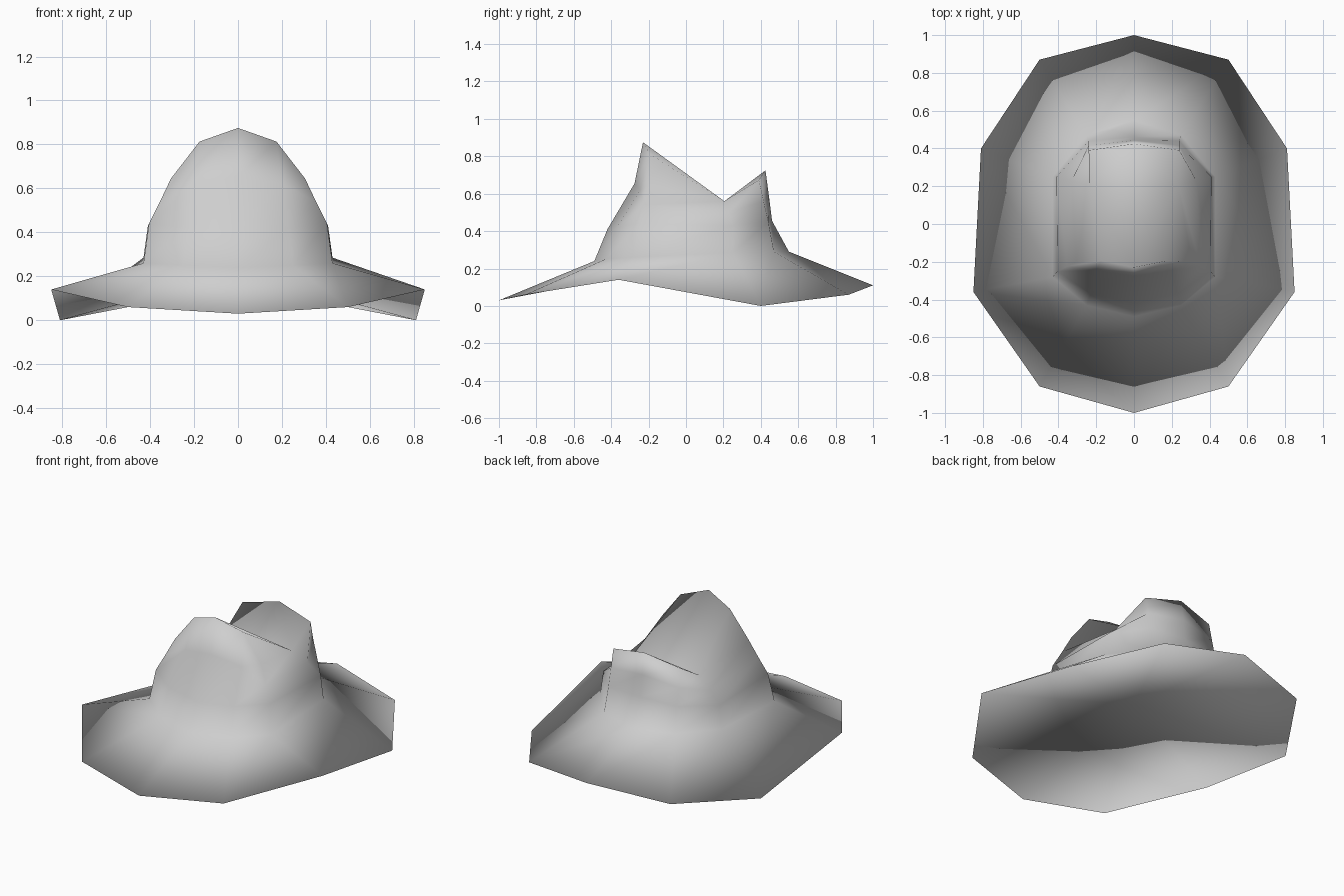
import bpy
import bmesh

cube = bpy.data.objects.get("Cube")
if cube:
    bpy.data.objects.remove(cube, do_unlink=True)

# One plain felt colour
felt = bpy.data.materials.new("grey_felt")
felt.use_nodes = True
felt.diffuse_color = (0.62, 0.62, 0.62, 1)
felt.node_tree.nodes["Principled BSDF"].inputs["Base Color"].default_value = felt.diffuse_color

# Half sections from front centre round the left side to back centre
BRIM_EDGE = [(0, -1, .03), (.5, -.86, .06), (.85, -.36, .14),
             (.81, .4, 0), (.5, .87, .06), (0, 1, .11)]
CROWN_BASE = [(0, -.49, .24), (.25, -.43, .25), (.43, -.28, .26),
              (.43, .25, .285), (.25, .47, .29), (0, .55, .29)]
CROWN_LOW = [(0, -.42, .41), (.23, -.37, .42), (.405, -.25, .44),
             (.41, .25, .43), (.24, .44, .45), (0, .46, .455)]
CROWN_HIGH = [(0, -.275, .655), (.2, -.245, .62), (.355, -.225, .54),
              (.33, .23, .5), (.24, .415, .56), (0, .443, .59)]
CROWN_TOP = [(0, -.23, .875), (.175, -.195, .813), (.305, -.2, .645),
             (.235, .205, .56), (.24, .39, .673), (0, .425, .725)]
SECTIONS = [BRIM_EDGE, CROWN_BASE, CROWN_LOW, CROWN_HIGH, CROWN_TOP]
HOLLOW = (0, 0, .22)


def add_ring(bm, half):
    """Mirror a half section into a closed ring of ten vertices."""
    mirrored = [(-x, y, z) for x, y, z in half[-2:0:-1]]
    return [bm.verts.new(p) for p in half + mirrored]


def bridge(bm, low, high):
    """Join two neighbouring rings with a band of quads."""
    for i in range(len(low)):
        j = (i + 1) % len(low)
        bm.faces.new((low[i], low[j], high[j], high[i]))


def close_dent(bm, ring):
    """Slope the top from the front and back peaks to a crossways valley."""
    peak, f1, f2, valley, b1, back, b2, valley2, f3, f4 = ring
    for face in ((peak, f1, valley), (f1, f2, valley), (peak, valley, valley2),
                 (peak, valley2, f4), (f4, valley2, f3), (valley, back, valley2),
                 (valley, b1, back), (valley2, back, b2)):
        bm.faces.new(face)


def close_underside(bm, ring):
    """Close the underside as a shallow hollow rising to its centre."""
    centre = bm.verts.new(HOLLOW)
    for i, vert in enumerate(ring):
        bm.faces.new((centre, ring[(i + 1) % len(ring)], vert))


# Hat: brim, pinched crown and hollowed underside in one soft shell
bm = bmesh.new()
rings = [add_ring(bm, half) for half in SECTIONS]
for low, high in zip(rings, rings[1:]):
    bridge(bm, low, high)
close_dent(bm, rings[-1])
close_underside(bm, rings[0])
bmesh.ops.recalc_face_normals(bm, faces=bm.faces[:])
for face in bm.faces:
    face.smooth = True

mesh = bpy.data.meshes.new("hat")
bm.to_mesh(mesh)
bm.free()
mesh.materials.append(felt)
bpy.context.collection.objects.link(bpy.data.objects.new("hat", mesh))
